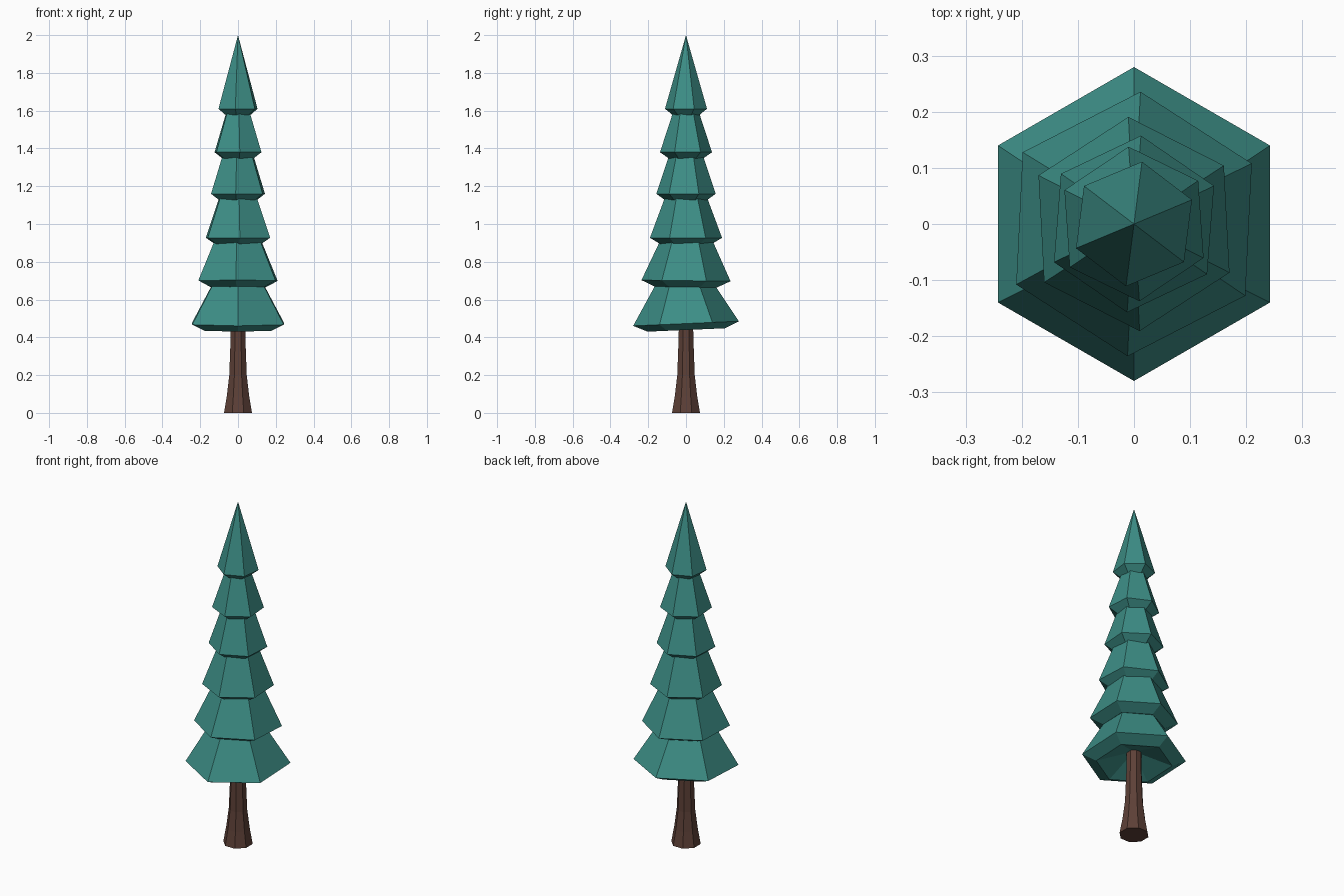
import bpy, bmesh, math
from mathutils import Matrix

if "Cube" in bpy.data.objects:
    bpy.data.objects.remove(bpy.data.objects["Cube"])


def material(name, rgb):
    m = bpy.data.materials.new(name)
    m.diffuse_color = (*rgb, 1)
    m.use_nodes = True
    m.node_tree.nodes["Principled BSDF"].inputs["Base Color"].default_value = m.diffuse_color
    return m


def lathe(name, profile, sides, turn, mat, tilt=0.0, pivot=0.0):
    """Faceted solid from (radius, z) pairs; radius 0 makes a point."""
    bm = bmesh.new()
    rings = []
    for r, z in profile:
        n = sides if r > 0 else 1
        rings.append([bm.verts.new((r * math.cos(turn + math.tau * i / sides),
                                    r * math.sin(turn + math.tau * i / sides), z))
                      for i in range(n)])
    for a, b in zip(rings, rings[1:]):
        for i in range(sides):
            j = (i + 1) % sides
            if len(a) == 1:
                bm.faces.new((a[0], b[j], b[i]))
            elif len(b) == 1:
                bm.faces.new((a[i], a[j], b[0]))
            else:
                bm.faces.new((a[i], a[j], b[j], b[i]))
    bmesh.ops.recalc_face_normals(bm, faces=bm.faces)
    lift = Matrix.Translation((0, 0, pivot))
    bm.transform(lift @ Matrix.Rotation(math.radians(tilt), 4, 'X') @ lift.inverted())
    mesh = bpy.data.meshes.new(name)
    bm.to_mesh(mesh)
    bm.free()
    mesh.materials.append(mat)
    obj = bpy.data.objects.new(name, mesh)
    bpy.context.collection.objects.link(obj)
    return obj


green = material("teal needles", (0.046, 0.27, 0.238))
brown = material("dark bark", (0.109, 0.051, 0.038))

# flared trunk
lathe("trunk", [(0, 0), (0.08, 0), (0.064, 0.09), (0.05, 0.2), (0.042, 0.4),
                (0.04, 0.54), (0, 0.54)], 8, math.pi / 8, brown)

# branch tiers: rim radius, rim z, lower lip radius, top radius, top z, turn, tilt
tiers = [
    (0.280, 0.473, 0.205, 0.155, 0.68, 0.0, 2.5),
    (0.236, 0.700, 0.165, 0.135, 0.92, -2.8, -0.7),
    (0.191, 0.927, 0.135, 0.108, 1.15, 3.0, 0.0),
    (0.158, 1.160, 0.110, 0.086, 1.375, -4.5, 0.0),
    (0.138, 1.380, 0.090, 0.066, 1.60, 4.0, 0.0),
    (0.112, 1.610, 0.070, 0.0, 2.0, -7.3, 0.0),
]
for k, (rim, z, lip, top, ztop, turn, tilt) in enumerate(tiers, 1):
    hollow = z + (0.04 if k == 1 else 0.0)
    profile = [(0, hollow), (lip, z - 0.034), (rim, z), (top, ztop)]
    if top > 0:
        profile.append((0, ztop))
    lathe(f"branch_tier_{k}", profile, 6, math.radians(90 + turn), green, tilt, z)
